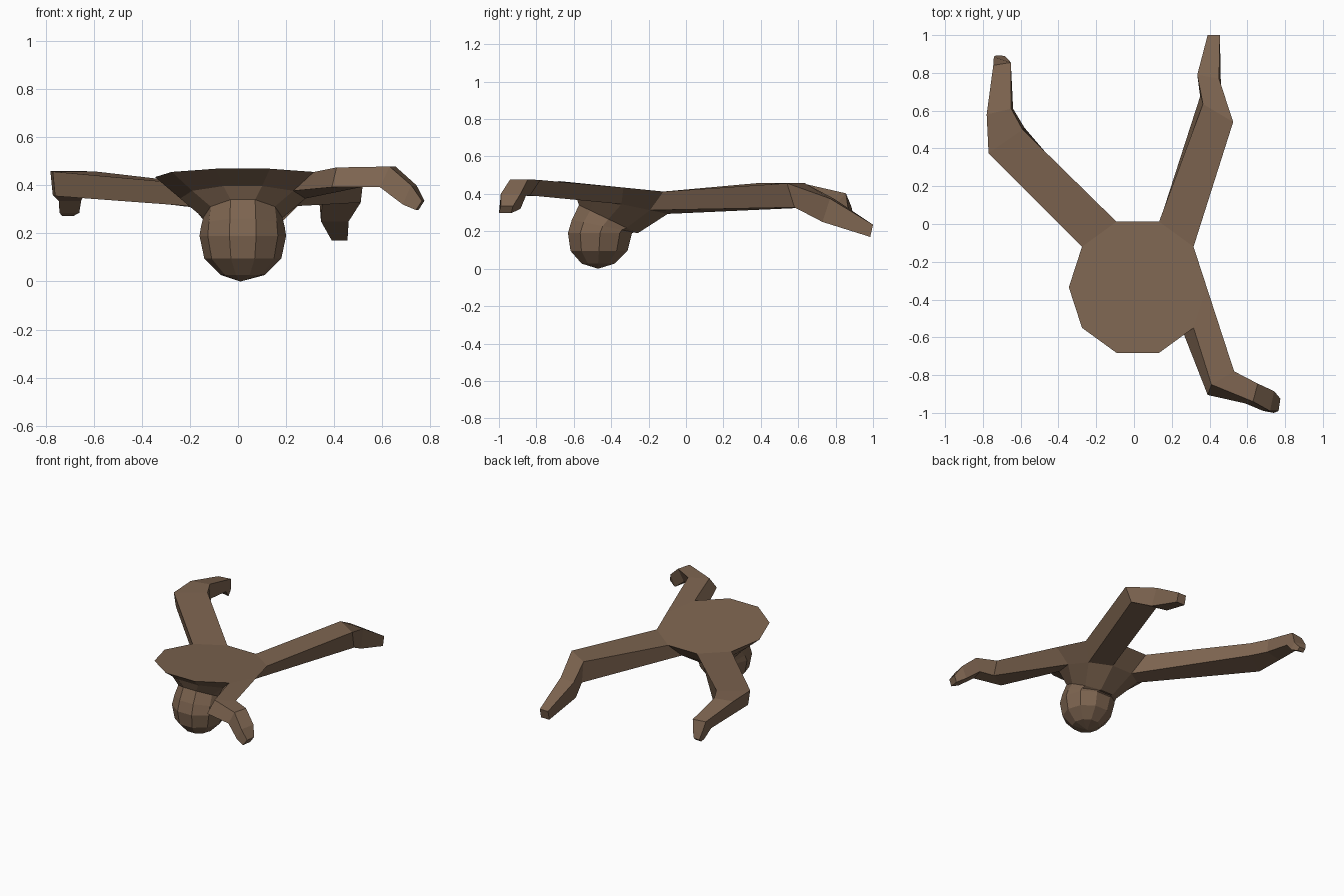
import bpy, bmesh, math

if "Cube" in bpy.data.objects:
    bpy.data.objects.remove(bpy.data.objects["Cube"])

brown = bpy.data.materials.new("brown")
brown.diffuse_color = (0.205, 0.128, 0.08, 1)
brown.use_nodes = True
brown.node_tree.nodes["Principled BSDF"].inputs["Base Color"].default_value = brown.diffuse_color
N = 10


def ring(cy, z, r, slope=0.0, cx=0.02):
    """Ten-sided ring, tilted about x by a slope dz/dy."""
    pts = []
    for i in range(N):
        a = 2 * math.pi * i / N
        dy = r * math.sin(a)
        pts.append((cx + r * math.cos(a), cy + dy, z + slope * dy))
    return pts


def loft(name, loops, cap_start=False, cap_end=False, tip=None):
    """Skin a list of equal-length loops with flat faces."""
    bm = bmesh.new()
    vs = [[bm.verts.new(p) for p in loop] for loop in loops]
    n = len(loops[0])
    for a, b in zip(vs, vs[1:]):
        for i in range(n):
            j = (i + 1) % n
            bm.faces.new((a[i], a[j], b[j], b[i]))
    if cap_start:
        bm.faces.new(vs[0])
    if cap_end:
        bm.faces.new(vs[-1])
    if tip:
        t = bm.verts.new(tip)
        for i in range(n):
            bm.faces.new((vs[-1][i], vs[-1][(i + 1) % n], t))
    bmesh.ops.recalc_face_normals(bm, faces=bm.faces)
    me = bpy.data.meshes.new(name)
    bm.to_mesh(me)
    bm.free()
    me.materials.append(brown)
    ob = bpy.data.objects.new(name, me)
    bpy.context.collection.objects.link(ob)


# Body: flat tilted top narrowing down to the neck
top = ring(-0.335, 0.434, 0.365, -0.1)
mid = ring(-0.345, 0.345, 0.26, -0.21)
neck = ring(-0.415, 0.265, 0.165, -0.48)
loft("body", [top, mid, neck], cap_start=True, cap_end=True)

# Head: faceted ball hanging below the neck
loft("head", [neck,
              ring(-0.445, 0.228, 0.174, -0.2),
              ring(-0.46, 0.19, 0.18),
              ring(-0.465, 0.095, 0.16),
              ring(-0.47, 0.027, 0.092)], tip=(0.01, -0.47, 0.0))


def arm(name, i, j, sections):
    """Four-sided limb growing out of body corners i and j.
    Section: two top corners (x, y, x, y), top z, bottom z, bottom shift x, y."""
    loops = [[top[i], top[j], mid[j], mid[i]]]
    for x1, y1, x2, y2, zt, zb, dx, dy in sections:
        loops.append([(x1, y1, zt), (x2, y2, zt),
                      (x2 + dx, y2 + dy, zb), (x1 + dx, y1 + dy, zb)])
    loft(name, loops, cap_end=True)


# Limbs: upper part, bent joint and drooping hand
arm("back_left_arm", 3, 4, [
    (-0.59, 0.50, -0.77, 0.375, 0.457, 0.355, 0.01, 0.01),
    (-0.65, 0.61, -0.78, 0.58, 0.459, 0.36, 0.01, 0.0),
    (-0.652, 0.855, -0.745, 0.84, 0.403, 0.335, 0.0, -0.06),
    (-0.66, 0.865, -0.742, 0.885, 0.33, 0.285, 0.0, -0.03),
    (-0.685, 0.89, -0.73, 0.893, 0.29, 0.272, 0.0, -0.02)])
arm("back_right_arm", 2, 1, [
    (0.365, 0.635, 0.525, 0.54, 0.457, 0.328, -0.015, 0.04),
    (0.335, 0.79, 0.45, 0.77, 0.375, 0.25, 0.01, -0.04),
    (0.39, 1.0, 0.455, 1.0, 0.235, 0.17, 0.0, -0.015)])
arm("front_right_arm", 0, 9, [
    (0.53, -0.78, 0.41, -0.85, 0.474, 0.392, -0.02, -0.055),
    (0.655, -0.845, 0.63, -0.94, 0.478, 0.392, -0.04, -0.01),
    (0.742, -0.885, 0.72, -0.99, 0.40, 0.32, -0.035, 0.0),
    (0.775, -0.925, 0.765, -0.99, 0.335, 0.297, -0.025, -0.01)])
